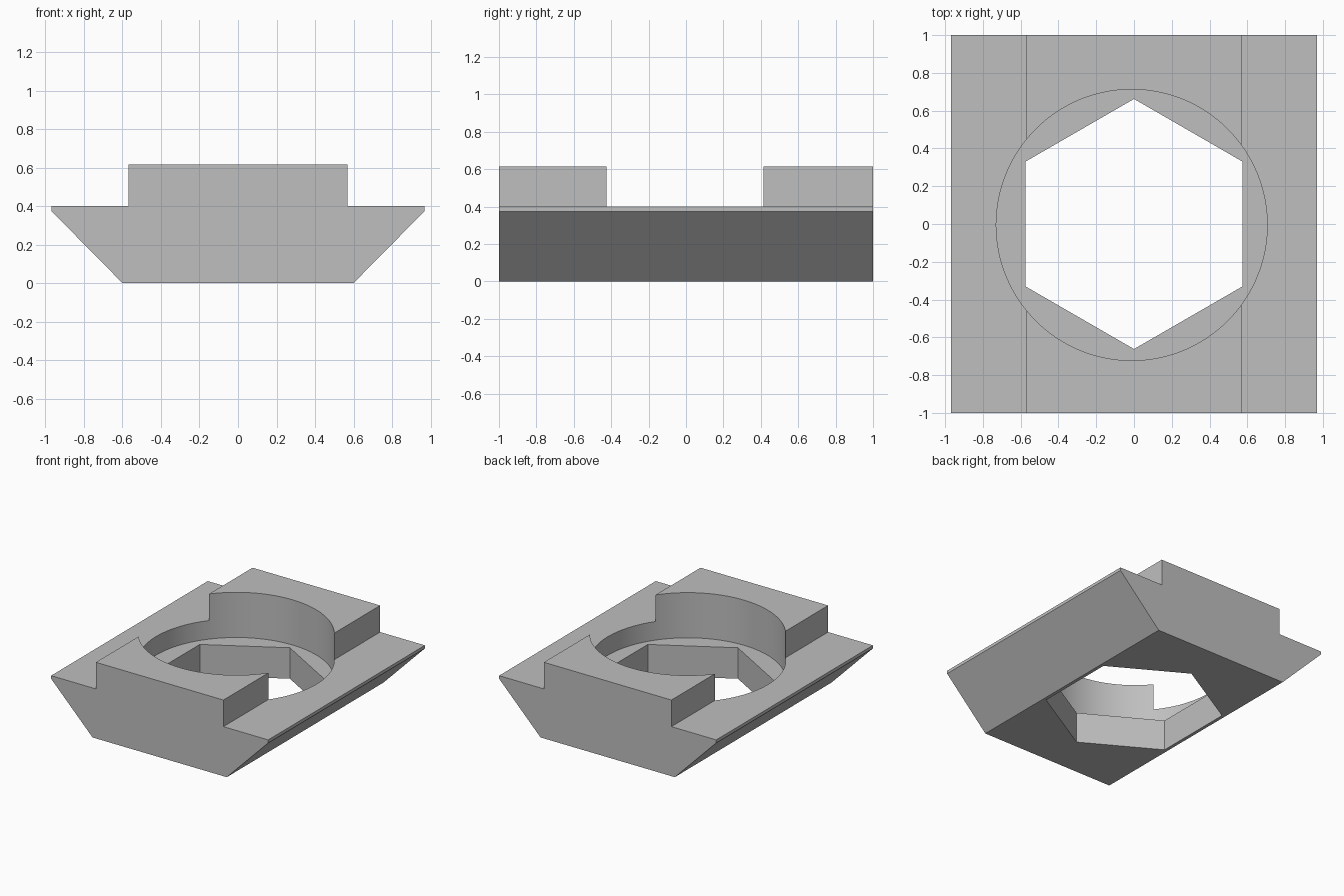
import bpy
import bmesh
import math

cube = bpy.data.objects.get("Cube")
if cube:
    bpy.data.objects.remove(cube, do_unlink=True)

SHELF_Z = 0.25   # floor of the round recess
TOP_Z = 0.615

# Single plain grey
grey = bpy.data.materials.new("plain grey")
grey.use_nodes = True
colour = (0.52, 0.52, 0.52, 1.0)
grey.diffuse_color = colour
grey.node_tree.nodes["Principled BSDF"].inputs["Base Color"].default_value = colour


def extrude_outline(name, points, direction):
    """Make a solid by extruding a closed outline along a direction."""
    bm = bmesh.new()
    face = bm.faces.new([bm.verts.new(p) for p in points])
    result = bmesh.ops.extrude_face_region(bm, geom=[face])
    moved = [v for v in result["geom"] if isinstance(v, bmesh.types.BMVert)]
    bmesh.ops.translate(bm, verts=moved, vec=direction)
    bmesh.ops.recalc_face_normals(bm, faces=bm.faces)
    mesh = bpy.data.meshes.new(name)
    bm.to_mesh(mesh)
    bm.free()
    mesh.materials.append(grey)
    obj = bpy.data.objects.new(name, mesh)
    bpy.context.collection.objects.link(obj)
    return obj


def prism(name, sides, radius, centre, bottom, top):
    """Upright prism with one corner pointing along y."""
    cx, cy = centre
    angles = [math.pi / 2 + math.tau * i / sides for i in range(sides)]
    ring = [(cx + radius * math.cos(a), cy + radius * math.sin(a), bottom) for a in angles]
    return extrude_outline(name, ring, (0, 0, top - bottom))


# Stepped, bevelled section running front to back
half = [(0.6, 0), (0.97, 0.375), (0.97, 0.4), (0.57, 0.4), (0.57, TOP_Z)]
section = half + [(-x, z) for x, z in reversed(half)]
body = extrude_outline("slot_nut_body", [(x, -1, z) for x, z in section], (0, 2, 0))

# Round recess from above, hexagonal hole right through
cutters = [
    prism("round_recess_cutter", 128, 0.7175, (-0.012, -0.005), SHELF_Z, 1.0),
    prism("hex_hole_cutter", 6, 0.662, (0, 0), -0.2, 0.9),
]

bpy.ops.object.select_all(action="DESELECT")
bpy.context.view_layer.objects.active = body
body.select_set(True)
for cutter in cutters:
    cutter.hide_render = True
    mod = body.modifiers.new(cutter.name, "BOOLEAN")
    mod.operation = "DIFFERENCE"
    mod.solver = "EXACT"
    mod.object = cutter
    bpy.ops.object.modifier_apply(modifier=mod.name)
    bpy.data.objects.remove(cutter, do_unlink=True)

# Smooth the round wall, keep the edges crisp
bpy.ops.object.shade_smooth_by_angle(angle=math.radians(25))
